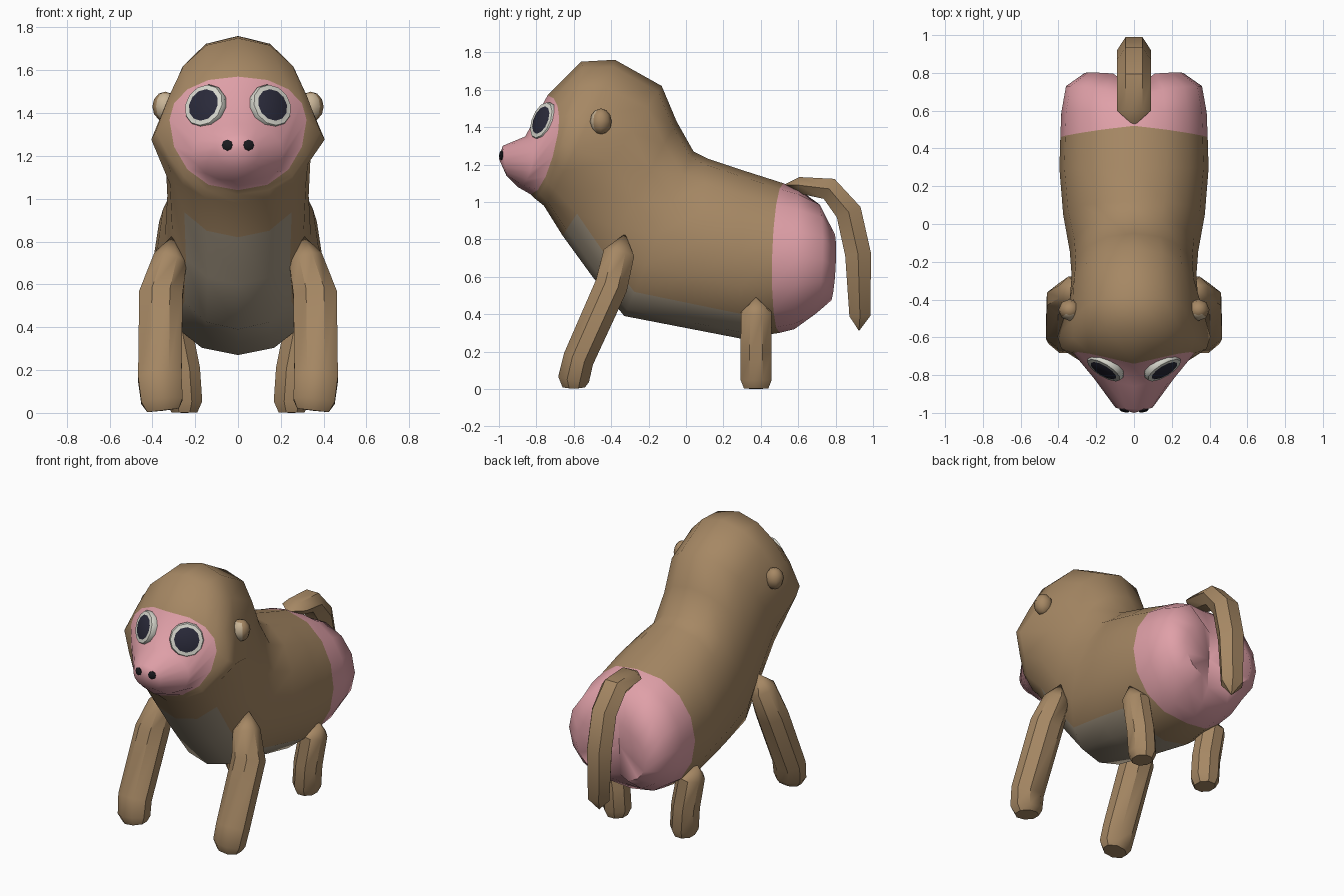
import bpy, bmesh, math
from mathutils import Vector

if "Cube" in bpy.data.objects:
    bpy.data.objects.remove(bpy.data.objects["Cube"])


def material(name, rgb):
    m = bpy.data.materials.new(name)
    m.diffuse_color = (*rgb, 1)
    m.use_nodes = True
    m.node_tree.nodes["Principled BSDF"].inputs["Base Color"].default_value = m.diffuse_color
    return m


BROWN = material("brown fur", (0.38, 0.245, 0.127))
PINK = material("pink skin", (0.74, 0.35, 0.39))
BELLY = material("grey belly", (0.36, 0.30, 0.22))
WHITE = material("eye white", (0.68, 0.68, 0.61))
DARK = material("dark pupil", (0.023, 0.023, 0.042))
CREAM = material("cream inner ear", (0.58, 0.46, 0.31))
BLACK = material("black nostril", (0.01, 0.01, 0.013))


def finish(bm, name, mats, angle=50):
    bmesh.ops.recalc_face_normals(bm, faces=bm.faces)
    me = bpy.data.meshes.new(name)
    bm.to_mesh(me)
    bm.free()
    ob = bpy.data.objects.new(name, me)
    bpy.context.collection.objects.link(ob)
    for m in mats:
        me.materials.append(m)
    bpy.ops.object.select_all(action='DESELECT')
    ob.select_set(True)
    bpy.context.view_layer.objects.active = ob
    bpy.ops.object.shade_smooth_by_angle(angle=math.radians(angle))
    return ob


def loft(rings, start, end, rule=lambda r, k: 0):
    """Skin closed rings, closing both ends to a point; rule(ring, side) picks the material."""
    bm = bmesh.new()
    loops = [[bm.verts.new(p) for p in ring] for ring in rings]
    n = len(loops[0])
    a, b = bm.verts.new(start), bm.verts.new(end)
    for k in range(n):
        j = (k + 1) % n
        bm.faces.new((a, loops[0][j], loops[0][k])).material_index = rule(-1, k)
        for r in range(len(loops) - 1):
            f = bm.faces.new((loops[r][k], loops[r][j], loops[r + 1][j], loops[r + 1][k]))
            f.material_index = rule(r, k)
        bm.faces.new((loops[-1][k], loops[-1][j], b)).material_index = rule(len(loops) - 1, k)
    return bm


# Body and head: tilted sections from rump to muzzle
# top y, top z, bottom y, bottom z, half width, widest height, side shift, cheek spike
SECTIONS = [
    (0.79, 0.84, 0.77, 0.46, 0.26, 0.5, 0.02, 0),
    (0.70, 1.01, 0.68, 0.38, 0.36, 0.5, 0.04, 0),
    (0.60, 1.07, 0.58, 0.32, 0.385, 0.5, 0, 0),
    (0.52, 1.10, 0.50, 0.30, 0.39, 0.5, -0.05, 0),
    (0.30, 1.17, 0.29, 0.27, 0.395, 0.5, 0, 0),
    (0.12, 1.23, -0.02, 0.33, 0.375, 0.5, 0, 0),
    (0.04, 1.27, -0.33, 0.39, 0.34, 0.5, 0, 0),
    (-0.05, 1.43, -0.50, 0.60, 0.33, 0.5, 0, 0),
    (-0.13, 1.62, -0.66, 0.82, 0.34, 0.5, 0, 0),
    (-0.38, 1.76, -0.76, 0.98, 0.35, 0.38, 0.02, 0.055),
    (-0.56, 1.75, -0.81, 1.02, 0.345, 0.40, 0.05, 0.04),
    (-0.74, 1.57, -0.83, 1.04, 0.32, 0.62, 0.09, 0),
    (-0.86, 1.35, -0.90, 1.08, 0.21, 0.5, 0.06, 0),
    (-0.98, 1.30, -0.96, 1.14, 0.10, 0.5, 0, 0),
]
N = 16


def section(ty, tz, by, bz, w, mid, shift, spike):
    pts = []
    for k in range(N):
        t = 2 * math.pi * k / N
        c, s = math.cos(t), math.sin(t)
        h = mid + c * ((1 - mid) if c > 0 else mid)
        x = w * math.copysign(abs(s) ** 0.88, s)
        if k in (N // 4, 3 * N // 4):
            x += math.copysign(spike, s)
        pts.append(Vector((x, by + (ty - by) * h + shift * abs(s), bz + (tz - bz) * h)))
    return pts


def body_colour(r, k):
    if r < 3 or r >= 11:
        return 1
    if 4 <= r <= 7 and N // 2 - 2 <= k < N // 2 + 2:
        return 2
    return 0


rings = [section(*s) for s in SECTIONS]
for ring, depth in zip(rings, (0.07, 0.03)):      # cleft between the rump lobes
    for k in (0, N // 2):
        ring[k].y -= depth
body = loft(rings, (0, 0.71, 0.66), (0, -1.0, 1.23), body_colour)
finish(body, "body", (BROWN, PINK, BELLY), 60)


def tube(path, radii, start, end, sides=8, turn=0.5):
    """Tube along a path, radii given as (across, along y-z) per path point."""
    path = [Vector(p) for p in path]
    rings = []
    for i, p in enumerate(path):
        d = (path[min(i + 1, len(path) - 1)] - path[max(i - 1, 0)]).normalized()
        side = (Vector((1, 0, 0)) - d * d.x).normalized()
        up = d.cross(side)
        a, b = radii[i]
        ring = []
        for k in range(sides):
            t = 2 * math.pi * (k + turn) / sides
            ring.append(p + side * a * math.cos(t) + up * b * math.sin(t))
        rings.append(ring)
    return loft(rings, start, end)


# Tail: six sided with a ridge along the top
tail = tube([(0, 0.60, 1.09), (0, 0.765, 1.07), (0, 0.87, 0.945), (0, 0.92, 0.72), (0, 0.93, 0.39)],
            [(0.09, 0.05), (0.09, 0.07), (0.09, 0.08), (0.09, 0.08), (0.08, 0.065)],
            (0, 0.52, 1.09), (0, 0.925, 0.31), 6, 0)
finish(tail, "tail", (BROWN,), 40)


def flat_disc(name, centre, normal, profile, mats, rule, sides=12):
    """Lathe a small profile of (radius, height) around a normal."""
    n = Vector(normal).normalized()
    u = n.cross(Vector((0, 0, 1))).normalized()
    v = u.cross(n)
    c = Vector(centre)
    rings = [[c + n * h + (u * math.cos(2 * math.pi * k / sides) + v * math.sin(2 * math.pi * k / sides)) * r
              for k in range(sides)] for r, h in profile]
    bm = loft(rings, c + n * profile[0][1], c + n * profile[-1][1], rule)
    finish(bm, name, mats, 40)


for s, label in ((-1, "left"), (1, "right")):
    # Front leg, splayed at the shoulder and angled forward
    leg = tube([(s * 0.315, -0.36, 0.72), (s * 0.36, -0.40, 0.55), (s * 0.365, -0.575, 0.16),
                (s * 0.355, -0.60, 0.055), (s * 0.35, -0.60, 0.012)],
               [(0.085, 0.09), (0.11, 0.095), (0.11, 0.09), (0.105, 0.09), (0.08, 0.065)],
               (s * 0.305, -0.325, 0.83), (s * 0.35, -0.60, 0.01))
    finish(leg, "front_leg_" + label, (BROWN,), 40)

    # Rear leg
    leg = tube([(s * 0.30, 0.375, 0.41), (s * 0.26, 0.375, 0.20), (s * 0.25, 0.375, 0.05),
                (s * 0.25, 0.375, 0.002)],
               [(0.088, 0.088), (0.09, 0.09), (0.09, 0.09), (0.065, 0.07)],
               (s * 0.35, 0.375, 0.49), (s * 0.25, 0.375, 0.0))
    finish(leg, "rear_leg_" + label, (BROWN,), 40)

    # Ear with a pale front
    bm = bmesh.new()
    bmesh.ops.create_uvsphere(bm, u_segments=8, v_segments=6, radius=1)
    for v in bm.verts:
        v.co = Vector((s * 0.34 + v.co.x * 0.06, -0.455 + v.co.y * 0.058, 1.43 + v.co.z * 0.07))
    for f in bm.faces:
        f.material_index = 1 if f.calc_center_median().y < -0.475 else 0
    finish(bm, "ear_" + label, (BROWN, CREAM), 50)

    # Eye: raised pale rim around a dark pupil
    flat_disc("eye_" + label, (s * 0.15, -0.757, 1.43), (s * 0.48, -0.80, 0.33),
              [(0.095, -0.05), (0.108, 0.005), (0.10, 0.022), (0.078, 0.024), (0.07, 0.028)],
              (WHITE, DARK), lambda r, k: 1 if r >= 3 else 0)

    # Nostril
    flat_disc("nostril_" + label, (s * 0.05, -0.985, 1.25), (s * 0.25, -1, 0.1),
              [(0.026, -0.02), (0.026, 0.004), (0.018, 0.01)], (BLACK,), lambda r, k: 0, 8)
